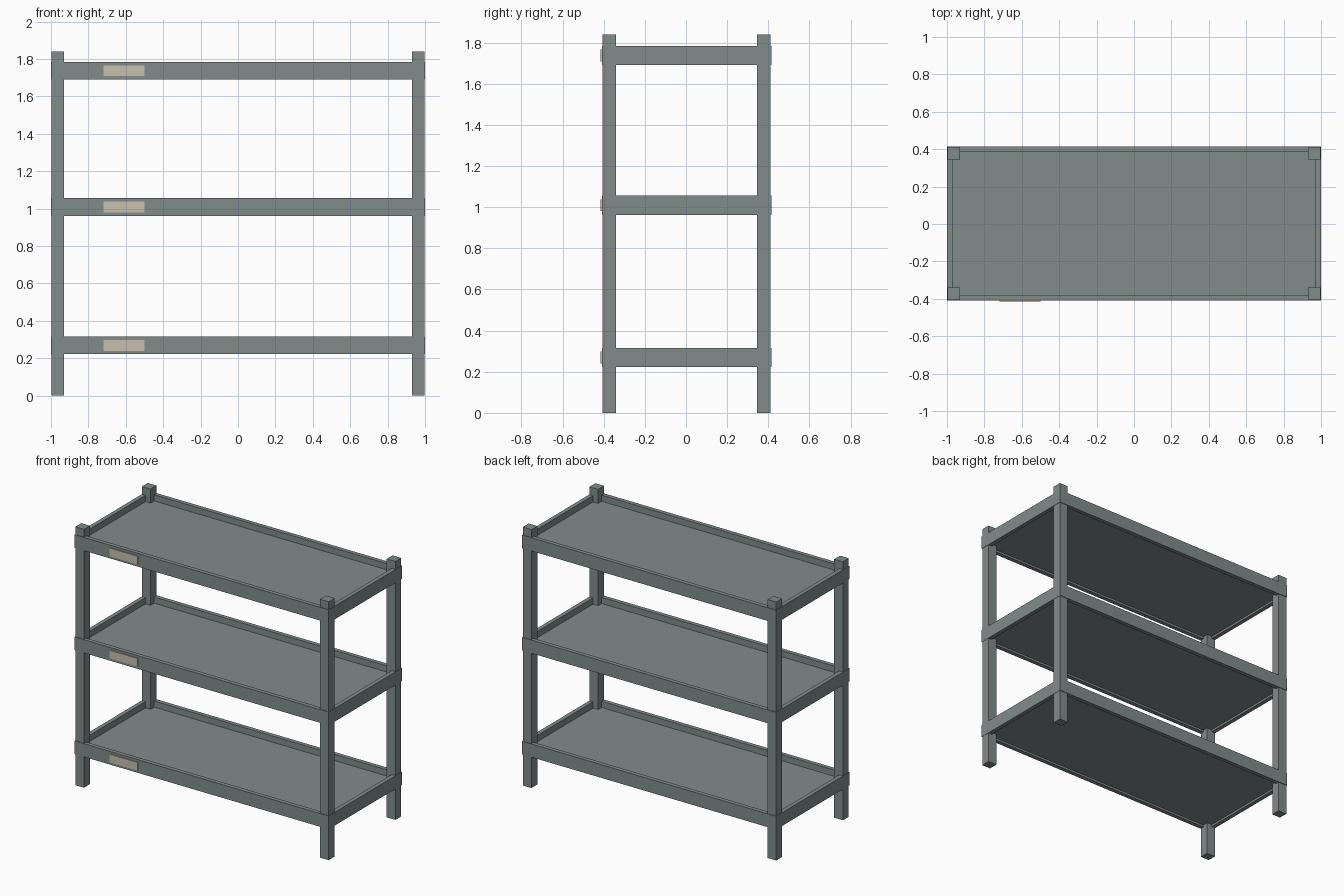
import bpy
import bmesh
from mathutils import Matrix, Vector

cube = bpy.data.objects.get("Cube")
if cube:
    bpy.data.objects.remove(cube, do_unlink=True)


def material(name, rgb):
    mat = bpy.data.materials.new(name)
    mat.use_nodes = True
    color = (*rgb, 1.0)
    mat.diffuse_color = color
    mat.node_tree.nodes["Principled BSDF"].inputs["Base Color"].default_value = color
    return mat


def box(name, low, high, mat):
    low, high = Vector(low), Vector(high)
    bm = bmesh.new()
    bmesh.ops.create_cube(bm, size=1.0, matrix=Matrix.Diagonal((*(high - low), 1.0)))
    mesh = bpy.data.meshes.new(name)
    bm.to_mesh(mesh)
    bm.free()
    mesh.materials.append(mat)
    obj = bpy.data.objects.new(name, mesh)
    obj.location = (low + high) / 2
    bpy.context.collection.objects.link(obj)
    return obj


def span(sign, inner, outer, shift=0.0):
    return sorted((sign * inner + shift, sign * outer + shift))


steel = material("grey_steel", (0.22, 0.26, 0.26))
card = material("cream_label", (0.58, 0.53, 0.43))

Y_SHIFT = 0.003      # frame sits slightly back to balance the labels
HALF_X, HALF_Y = 1.0, 0.412
POST, RAIL, RAIL_H = 0.07, 0.03, 0.094
POST_INSET = 0.004
HEIGHT = 1.84

# Corner posts
for sx, side in ((1, "left"), (-1, "right")):
    for sy, end in ((-1, "front"), (1, "back")):
        x0, x1 = span(sx, HALF_X - POST, HALF_X - POST_INSET / 2)
        y0, y1 = span(sy, HALF_Y - POST, HALF_Y - POST_INSET, Y_SHIFT)
        box(f"{end}_{side}_post", (x0, y0, 0), (x1, y1, HEIGHT), steel)

for level, z in (("bottom", 0.222), ("middle", 0.962), ("top", 1.69)):
    top = z + RAIL_H
    # Long rails at the front and back
    for sy, end in ((-1, "front"), (1, "back")):
        y0, y1 = span(sy, HALF_Y - RAIL, HALF_Y, Y_SHIFT)
        box(f"{level}_{end}_rail", (-HALF_X, y0, z), (HALF_X, y1, top), steel)
    # Short rails at the sides
    for sx, side in ((1, "left"), (-1, "right")):
        x0, x1 = span(sx, HALF_X - RAIL, HALF_X)
        reach = HALF_Y - RAIL
        box(f"{level}_{side}_rail", (x0, Y_SHIFT - reach, z),
            (x1, Y_SHIFT + reach, top), steel)
    # Shelf panel set down inside the rails
    px, py = HALF_X - RAIL, HALF_Y - RAIL
    box(f"{level}_shelf", (-px, Y_SHIFT - py, z + 0.015),
        (px, Y_SHIFT + py, z + 0.05), steel)
    # Label plate on the front rail
    face = Y_SHIFT - HALF_Y
    box(f"{level}_label", (-0.72, face - 0.006, z + 0.018),
        (-0.5, face, z + 0.076), card)
